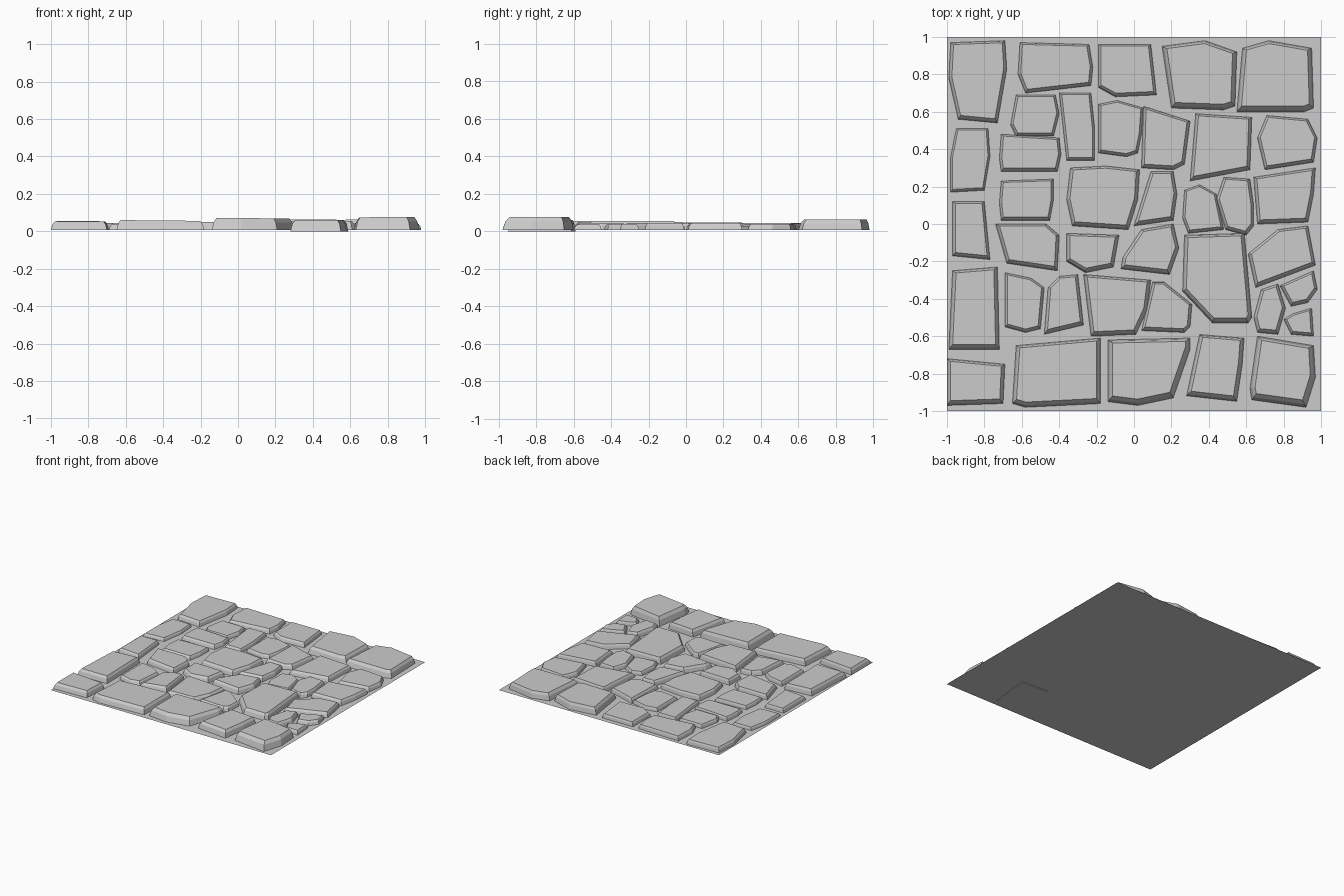
import bpy, bmesh
from mathutils import Vector

GROUND = 0.005


def inset(pts, d):
    """Move every edge of a clockwise outline inwards by d."""
    out = []
    for i, p in enumerate(pts):
        a = (p - pts[i - 1]).normalized()
        b = (pts[(i + 1) % len(pts)] - p).normalized()
        na, nb = Vector((a.y, -a.x)), Vector((b.y, -b.x))
        out.append(p + (na + nb) * d / (1 + na.dot(nb)))
    return out


def make(name, bm):
    bmesh.ops.recalc_face_normals(bm, faces=bm.faces)
    me = bpy.data.meshes.new(name)
    bm.to_mesh(me)
    bm.free()
    bpy.context.collection.objects.link(bpy.data.objects.new(name, me))


def stone(h, *outline, base=GROUND + 0.001, tilt=(0, 0)):
    """Bevelled paving stone: footprint, steep wall, chamfer, flat tilted top."""
    pts = [Vector(p) for p in outline]
    mid = sum(pts, Vector((0, 0))) / len(pts)
    bm = bmesh.new()
    rings = []
    for zf, k in ((0, 0), (0.68, 0.4), (1, 1)):
        ring = []
        for p in inset(pts, 0.36 * h * k):
            lean = (p - mid).dot(Vector(tilt))
            z = base if zf == 0 else (h + lean) * zf
            ring.append(bm.verts.new((p.x, p.y + 0.12 * h * k, z)))
        rings.append(ring)
    n = len(pts)
    for lo, hi in zip(rings, rings[1:]):
        for i in range(n):
            j = (i + 1) % n
            bm.faces.new((lo[i], lo[j], hi[j], hi[i]))
    bm.faces.new(rings[0])
    bm.faces.new(rings[-1])
    make("paving_stone", bm)


# mortar bed
bm = bmesh.new()
bmesh.ops.create_grid(bm, x_segments=1, y_segments=1, size=1)
bmesh.ops.translate(bm, verts=bm.verts, vec=(0, 0, GROUND))
make("mortar_bed", bm)

# back course
stone(.045, (-.98, .97), (-.69, .98), (-.68, .83), (-.73, .54), (-.94, .56), (-.99, .78))
stone(.04, (-.61, .97), (-.24, .96), (-.22, .84), (-.23, .74), (-.58, .70), (-.62, .80))
stone(.04, (-.19, .96), (.09, .96), (.12, .69), (-.10, .68), (-.19, .73))
stone(.063, (.15, .95), (.38, .98), (.55, .92), (.54, .63), (.48, .61), (.20, .62))
stone(.063, (.58, .94), (.72, .98), (.95, .94), (.96, .62), (.91, .60), (.55, .60))

# upper middle courses
stone(.03, (-.95, .51), (-.78, .51), (-.77, .36), (-.80, .18), (-.98, .17), (-.98, .36))
stone(.035, (-.63, .69), (-.42, .69), (-.40, .59), (-.43, .47), (-.63, .47), (-.66, .53))
stone(.035, (-.40, .70), (-.23, .70), (-.21, .51), (-.21, .34), (-.36, .34))
stone(.035, (-.19, .64), (-.09, .66), (.05, .62), (.04, .48), (.02, .38), (-.04, .36), (-.19, .38))
stone(.043, (.05, .63), (.30, .55), (.27, .32), (.21, .29), (.04, .30))
stone(.045, (.33, .59), (.63, .57), (.62, .29), (.30, .23))
stone(.04, (.71, .58), (.93, .56), (.98, .46), (.96, .33), (.70, .29), (.66, .46))
stone(.038, (-.71, .48), (-.40, .46), (-.39, .37), (-.41, .28), (-.71, .28), (-.72, .35))
stone(.035, (-.71, .23), (-.43, .24), (-.43, .13), (-.45, .02), (-.71, .02), (-.72, .11))
stone(.048, (-.34, .30), (-.15, .31), (.03, .29), (.02, .13), (-.03, -.03), (-.33, -.01), (-.36, .13))

# lower middle courses
stone(.045, (.09, .28), (.21, .28), (.23, .16), (.21, .02), (0, -.01))
stone(.035, (.27, .18), (.35, .21), (.44, .16), (.48, -.03), (.29, -.05), (.26, .03))
stone(.042, (.48, .25), (.62, .24), (.64, .10), (.64, -.01), (.60, -.06), (.49, -.03), (.44, .13))
stone(.045, (.64, .25), (.97, .30), (.96, .16), (.93, .01), (.66, 0))
stone(.04, (-.97, .12), (-.80, .12), (-.77, -.19), (-.97, -.17))
stone(.045, (-.74, 0), (-.47, 0), (-.40, -.06), (-.41, -.25), (-.68, -.21))
stone(.048, (-.36, -.05), (-.08, -.06), (-.11, -.23), (-.26, -.26), (-.36, -.20))
stone(.05, (.04, -.03), (.21, 0), (.24, -.13), (.19, -.27), (-.07, -.24), (-.06, -.18))
stone(.055, (.27, -.06), (.59, -.05), (.63, -.50), (.61, -.53), (.42, -.53), (.26, -.36))
stone(.045, (.77, -.03), (.93, -.01), (.97, -.22), (.65, -.34), (.61, -.16))
stone(.055, (-.97, -.25), (-.73, -.23), (-.72, -.67), (-.99, -.67))
stone(.038, (-.69, -.26), (-.55, -.29), (-.48, -.34), (-.50, -.56), (-.58, -.58), (-.69, -.55))
stone(.045, (-.46, -.34), (-.40, -.28), (-.30, -.27), (-.27, -.54), (-.48, -.59))
stone(.05, (-.27, -.27), (.09, -.30), (.07, -.46), (.01, -.59), (-.23, -.60))
stone(.042, (.10, -.31), (.16, -.31), (.31, -.43), (.30, -.55), (.27, -.58), (.04, -.57))
stone(.045, (.68, -.35), (.77, -.32), (.81, -.45), (.77, -.59), (.66, -.58), (.64, -.50))
stone(.04, (.78, -.33), (.96, -.25), (.98, -.35), (.93, -.42), (.84, -.44))
stone(.035, (.85, -.48), (.95, -.45), (.96, -.60), (.84, -.59), (.80, -.51))

# front course
stone(.052, (-1, -.72), (-.69, -.75), (-.70, -.96), (-1, -.97))
stone(.058, (-.63, -.65), (-.18, -.61), (-.18, -.96), (-.58, -.98), (-.65, -.96), tilt=(-.01, 0))
stone(.07, (-.14, -.62), (.30, -.61), (.30, -.67), (.21, -.93), (.02, -.97), (-.14, -.95), tilt=(-.01, 0))
stone(.06, (.35, -.59), (.59, -.61), (.58, -.75), (.55, -.95), (.28, -.92), base=0)
stone(.076, (.66, -.60), (.96, -.65), (.97, -.82), (.92, -.98), (.63, -.94), (.62, -.88), tilt=(.01, 0))
